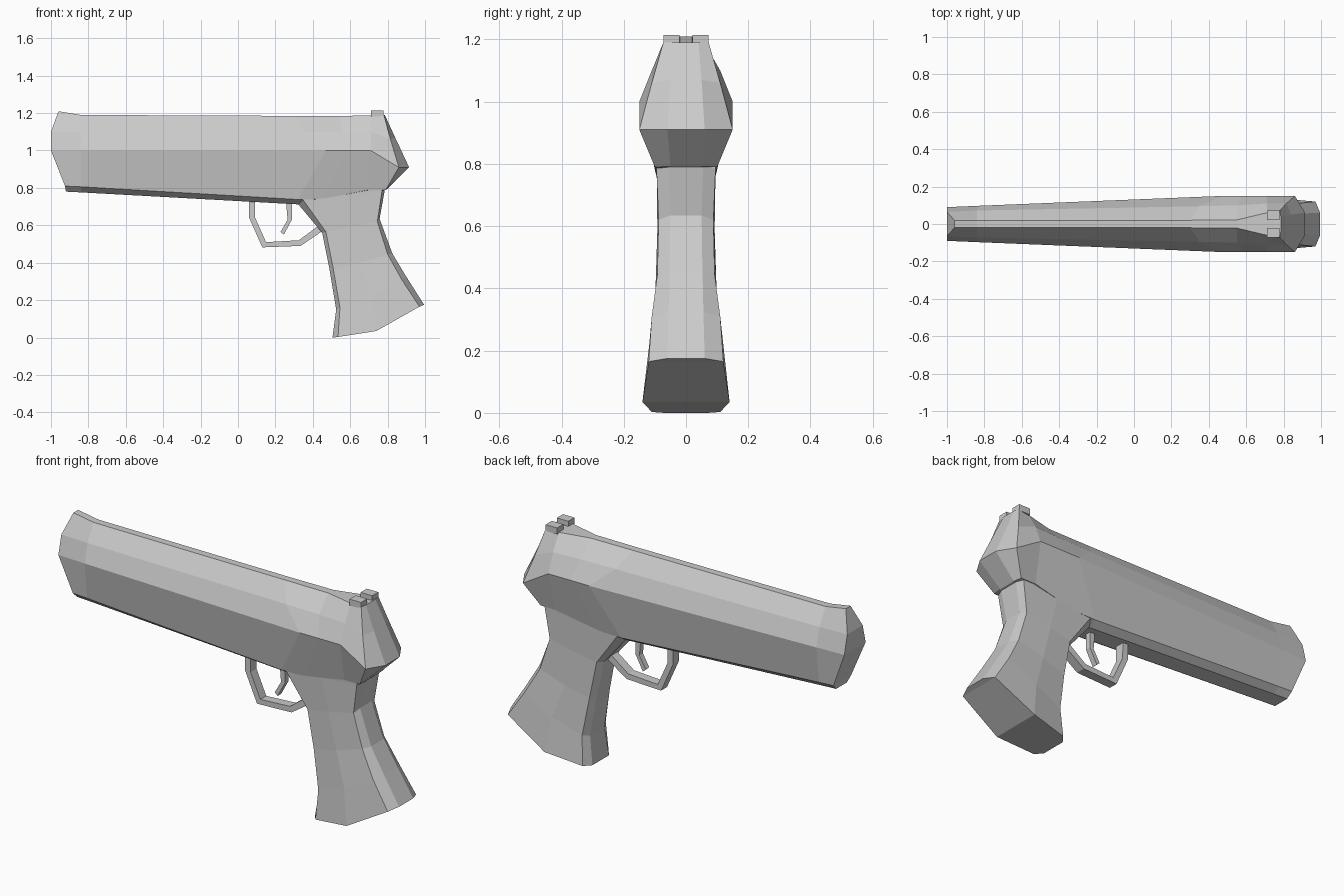
import bpy, bmesh

grey = bpy.data.materials.new("plain grey")
grey.diffuse_color = (0.6, 0.6, 0.6, 1)


def finish(name, bm):
    bmesh.ops.recalc_face_normals(bm, faces=bm.faces)
    mesh = bpy.data.meshes.new(name)
    bm.to_mesh(mesh)
    bm.free()
    mesh.materials.append(grey)
    obj = bpy.data.objects.new(name, mesh)
    bpy.context.collection.objects.link(obj)
    return obj


def loft(name, stations):
    """Skin half sections of (x, y, z), mirrored across y, and cap both ends."""
    bm = bmesh.new()
    rings = []
    for half in stations:
        ring = half + [(x, -y, z) for x, y, z in reversed(half)]
        rings.append([bm.verts.new(p) for p in ring])
    n = len(rings[0])
    for a, b in zip(rings, rings[1:]):
        for i in range(n):
            j = (i + 1) % n
            bm.faces.new((a[i], a[j], b[j], b[i]))
    # caps are strips joining each point to its mirrored twin
    for ring in (rings[0], rings[-1]):
        for i in range(n // 2 - 1):
            bm.faces.new((ring[i], ring[i + 1], ring[n - 2 - i], ring[n - 1 - i]))
    return finish(name, bm)


def ribbon(name, outer, inner, half_width):
    """Flat band between two side profiles of (x, z)."""
    stations = [[(ox, half_width, oz), (ix, half_width, iz)]
                for (ox, oz), (ix, iz) in zip(outer, inner)]
    return loft(name, stations)


# Upper body: rows run top, shoulder, widest line, lower edge, underside
loft("upper_body", [
    [(-.96, .02, 1.21), (-1, .065, 1.1), (-1, .09, 1.0), (-.925, .075, .81), (-.92, .045, .78)],
    [(-.84, .02, 1.19), (-.84, .072, 1.1), (-.84, .097, 1.0), (-.84, .076, .806), (-.84, .045, .776)],
    [(.3, .02, 1.185), (.35, .095, 1.1), (.47, .15, 1.0), (.32, .09, .738), (.32, .05, .712)],
    [(.55, .022, 1.185), (.55, .1, 1.1), (.58, .15, 1.0), (.45, .09, .74), (.45, .05, .73)],
    [(.71, .06, 1.187), (.71, .11, 1.1), (.71, .15, 1.0), (.7, .1, .79), (.7, .05, .77)],
    [(.78, .073, 1.19), (.815, .11, 1.06), (.86, .15, .91), (.79, .1, .79), (.785, .05, .79)],
    [(.785, .04, 1.19), (.84, .05, 1.07), (.915, .06, .91), (.795, .05, .792), (.787, .04, .79)],
])

# Grip: rows run front edge, front side, middle, back side, back edge
loft("grip", [
    [(.505, .07, 0), (.535, .11, .003), (.74, .14, .035), (.97, .12, .165), (.995, .06, .175)],
    [(.525, .06, .15), (.545, .1, .16), (.71, .118, .22), (.875, .11, .31), (.9, .056, .325)],
    [(.49, .055, .36), (.51, .088, .365), (.65, .098, .4), (.8, .092, .445), (.825, .053, .45)],
    [(.45, .05, .56), (.47, .084, .565), (.6, .092, .59), (.745, .088, .62), (.757, .05, .635)],
    [(.32, .05, .715), (.345, .088, .74), (.56, .094, .76), (.77, .095, .785), (.785, .055, .79)],
    [(.4, .05, .82), (.42, .09, .83), (.56, .1, .85), (.74, .1, .85), (.76, .05, .85)],
])

# Trigger guard and trigger
ribbon("trigger_guard",
       [(.06, .75), (.06, .64), (.13, .482), (.335, .49), (.46, .575)],
       [(.09, .75), (.092, .64), (.15, .51), (.325, .52), (.44, .605)], .025)
ribbon("trigger",
       [(.29, .75), (.288, .63), (.245, .55)],
       [(.255, .75), (.265, .63), (.228, .565)], .015)

# Rear sight blocks
for side, label in ((-1, "left"), (1, "right")):
    bm = bmesh.new()
    bmesh.ops.create_cube(bm, size=1)
    for v in bm.verts:
        v.co = (.745 + v.co.x * .068, side * .047 + v.co.y * .052, 1.198 + v.co.z * .034)
    finish("rear_sight_" + label, bm)
